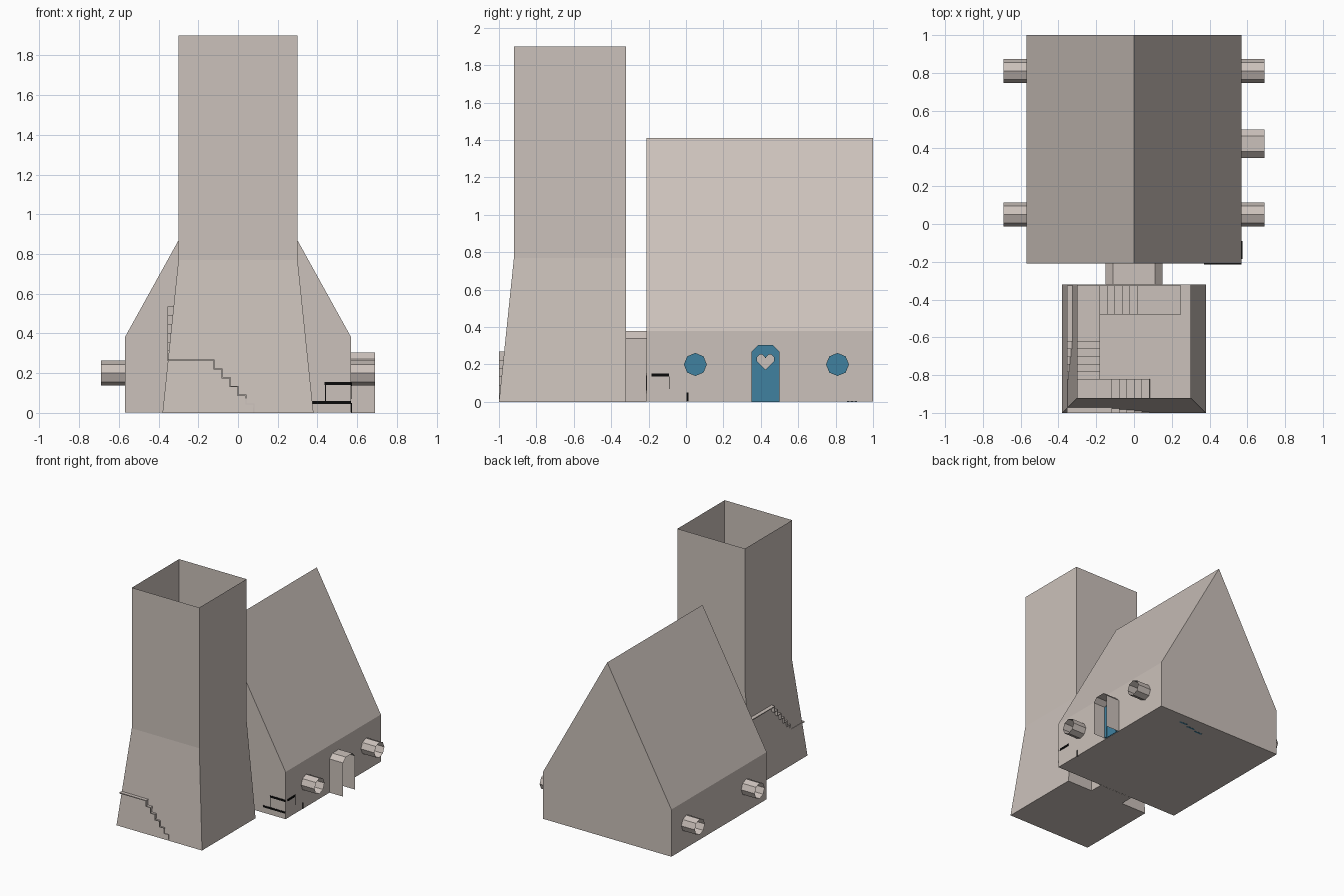
import bpy, bmesh, math

if "Cube" in bpy.data.objects:
    bpy.data.objects.remove(bpy.data.objects["Cube"])

def material(name, rgb):
    m = bpy.data.materials.new(name)
    m.diffuse_color = (*rgb, 1)
    m.use_nodes = True
    m.node_tree.nodes["Principled BSDF"].inputs["Base Color"].default_value = m.diffuse_color
    return m

STONE = material("warm stone", (0.60, 0.535, 0.495))
BLUE = material("blue paint", (0.05, 0.22, 0.35))
BLACK = material("black iron", (0.003, 0.003, 0.003))

def add(name, bm, mat, fix=True):
    if fix:
        bmesh.ops.recalc_face_normals(bm, faces=bm.faces[:])
    me = bpy.data.meshes.new(name)
    bm.to_mesh(me)
    bm.free()
    me.materials.append(mat)
    ob = bpy.data.objects.new(name, me)
    bpy.context.collection.objects.link(ob)
    return ob

def place(axis, u, v, w):
    """u, v across the profile, w along the extrusion axis."""
    return (w, u, v) if axis == 'x' else (u, w, v)

def extrude(name, pts, axis, a, b, mat, caps=True, closed=True):
    bm = bmesh.new()
    r0 = [bm.verts.new(place(axis, u, v, a)) for u, v in pts]
    r1 = [bm.verts.new(place(axis, u, v, b)) for u, v in pts]
    n = len(pts)
    for i in range(n if closed else n - 1):
        j = (i + 1) % n
        bm.faces.new((r0[i], r0[j], r1[j], r1[i]))
    if caps:
        bm.faces.new(r0)
        bm.faces.new(r1)
    return add(name, bm, mat)

def box(name, lo, hi, mat):
    (x0, y0, z0), (x1, y1, z1) = lo, hi
    return extrude(name, [(y0, z0), (y1, z0), (y1, z1), (y0, z1)], 'x', x0, x1, mat)

def arch(c, half, top, cut):
    return [(c - half, 0), (c - half, top - cut), (c - half + cut, top),
            (c + half - cut, top), (c + half, top - cut), (c + half, 0)]

# House with a steep gable roof
extrude("house", [(-.57, .001), (.57, .001), (.57, .38), (0, 1.41), (-.57, .38)],
        'y', -.21, 1, STONE)

# Open-topped tower with a flared base
bm = bmesh.new()
rings = []
for h, y, z in ((.38, -1, 0), (.30, -.92, .77), (.30, -.92, 1.9)):
    rings.append([bm.verts.new(p) for p in
                  ((-h, y, z), (h, y, z), (h, -.32, z), (-h, -.32, z))])
for lo, hi in zip(rings, rings[1:]):
    for i in range(4):
        j = (i + 1) % 4
        bm.faces.new((lo[i], lo[j], hi[j], hi[i]))
bm.faces.new(rings[0][::-1])
add("tower", bm, STONE, fix=False)

# Passage between tower and house
extrude("passage", arch(0, .15, .38, .04), 'y', -.32, -.21, STONE, caps=False)

# Winding stairs inside the tower: flights of five treads ending in a landing
RISE = .0443
def flight(name, axis, start, step, end, z, a, b):
    pts = [(start, z)]
    for i in range(6):
        z += RISE
        s = start + i * step
        pts.append((s, z))
        pts.append((s + step if i < 5 else end, z))
    ob = extrude(name, pts, axis, a, b, STONE, caps=False, closed=False)
    mod = ob.modifiers.new("thickness", 'SOLIDIFY')
    mod.thickness = .008
    mod.offset = 0

flight("front_stairs", 'y', .08, -.04, -.355, 0, -1, -.82)
flight("side_stairs", 'x', -.82, .04, -.325, 6 * RISE, -.355, -.18)
flight("back_stairs", 'y', -.18, .04, .25, 12 * RISE, -.48, -.325)

# Round windows: octagonal tube, blue pane, rim and cross bars
def octagon(c, r):
    return [(c + r * math.cos(i * math.pi / 4), .2 + r * math.sin(i * math.pi / 4))
            for i in range(8)]

for side, s in (("left", -1), ("right", 1)):
    for place_name, y in (("front", .05), ("back", .81)):
        tag = f"{side}_{place_name}_window"
        extrude(tag + "_tube", octagon(y, .063), 'x', s * .57, s * .69, STONE, caps=False)
        extrude(tag + "_pane", octagon(y, .0615), 'x', s * .568, s * .574, BLUE)
        box(tag + "_upright", (s * .574, y - .005, .142), (s * .58, y + .005, .258), BLUE)
        box(tag + "_crossbar", (s * .574, y - .058, .195), (s * .58, y + .058, .205), BLUE)
        # rim ring
        bm = bmesh.new()
        loops = [[bm.verts.new((s * .58, *p)) for p in octagon(y, r)] for r in (.0615, .05)]
        back = [bm.verts.new((s * .574, *p)) for p in octagon(y, .05)]
        for p, q in ((loops[0], loops[1]), (loops[1], back)):
            for i in range(8):
                j = (i + 1) % 8
                bm.faces.new((p[i], p[j], q[j], q[i]))
        add(tag + "_rim", bm, BLUE)

# Door hood, open below
extrude("door_hood", arch(.425, .075, .305, .034), 'x', .57, .69, STONE,
        caps=False, closed=False)

# Door leaf with a heart-shaped hole (nested outlines make the hole)
heart = [(0, -.055), (.045, -.012), (.045, .01), (.03, .025), (.015, .024), (0, .006),
         (-.015, .024), (-.03, .025), (-.045, .01), (-.045, -.012)]
cu = bpy.data.curves.new("door_outline", 'CURVE')
cu.dimensions = '2D'
cu.fill_mode = 'BOTH'
cu.extrude = .003
for outline in (arch(0, .074, .303, .034), [(x, z + .228) for x, z in heart]):
    sp = cu.splines.new('POLY')
    sp.points.add(len(outline) - 1)
    for p, (x, z) in zip(sp.points, outline):
        p.co = (x, z, 0, 1)
    sp.use_cyclic_u = True
tmp = bpy.data.objects.new("door_outline", cu)
bpy.context.collection.objects.link(tmp)
bpy.context.view_layer.update()
me = bpy.data.meshes.new_from_object(tmp.evaluated_get(bpy.context.evaluated_depsgraph_get()))
bpy.data.objects.remove(tmp)
me.materials.clear()
me.materials.append(BLUE)
door = bpy.data.objects.new("door", me)
door.rotation_euler = (math.pi / 2, 0, math.pi / 2)
door.location = (.576, .425, 0)
bpy.context.collection.objects.link(door)

# Door frame strips
for i, (a, b, top) in enumerate(((.352, .372, .27), (.478, .498, .27))):
    box(f"door_strip_{i + 1}", (.574, a, .002), (.586, b, top), BLUE)
for i, y in enumerate((.405, .445)):
    box(f"door_batten_{i + 1}", (.574, y - .004, .255), (.582, y + .004, .30), BLUE)

# Iron desk in the house corner, its edges just showing through the walls
box("desk_top", (.435, -.185, .136), (.574, -.09, .152), BLACK)
box("desk_front_rail", (.435, -.214, .14), (.57, -.18, .155), BLACK)
box("desk_shelf", (.37, -.214, .046), (.569, .01, .06), BLACK)
box("desk_front_leg", (.437, -.213, .06), (.442, -.20, .14), BLACK)
box("desk_side_leg", (.56, -.092, .07), (.5715, -.089, .136), BLACK)
box("bench_leg", (.56, .004, .001), (.573, .014, .05), BLACK)

# Blue bed inside, with slats touching the floor
box("bed", (.0, .72, .03), (.40, .97, .10), BLUE)
for i, x in enumerate((.06, .15, .24)):
    box(f"bed_slat_{i + 1}", (x, .86 + .02 * i, 0), (x + .07, .875 + .02 * i, .03), BLUE)
